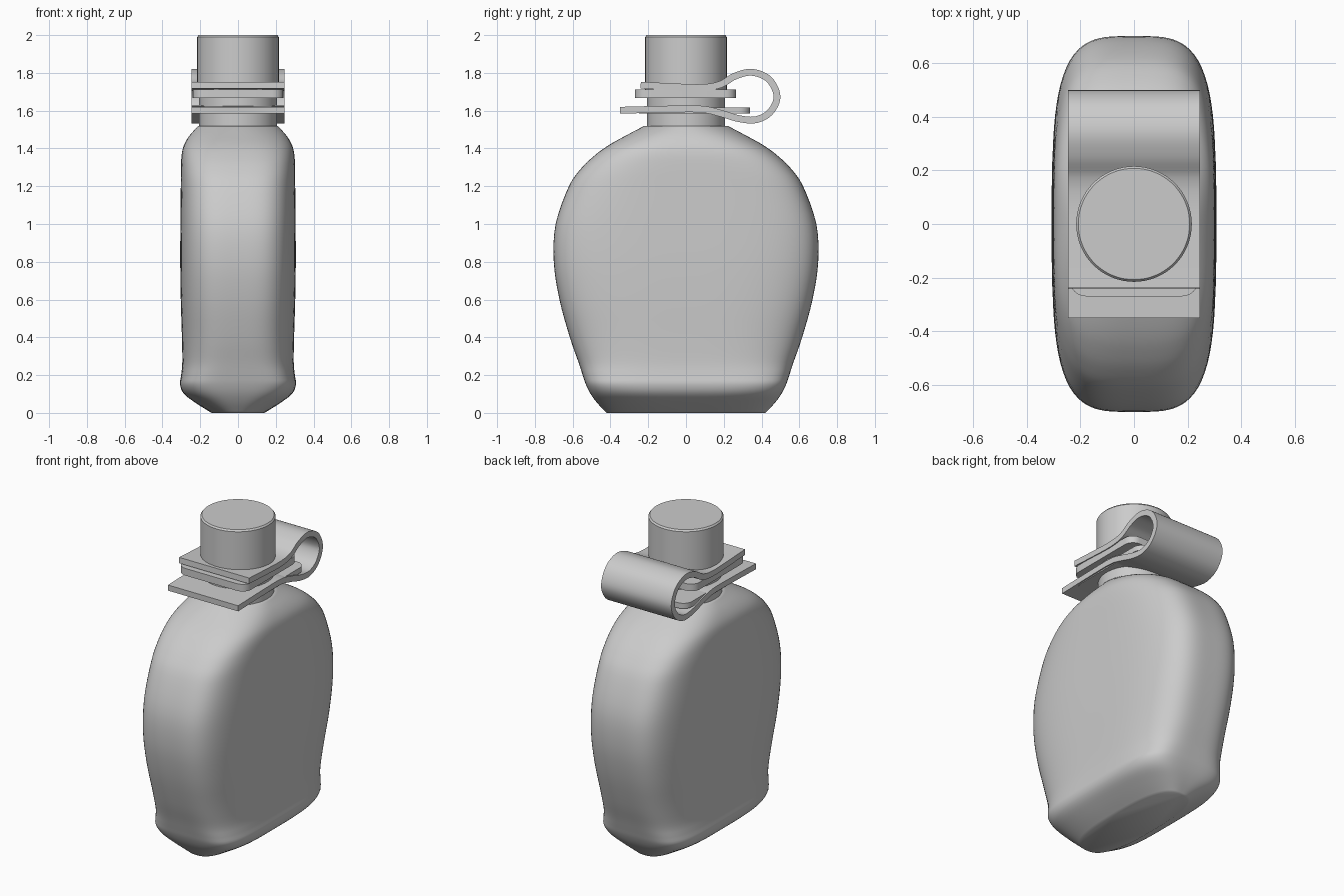
import bpy, bmesh, math
from mathutils import Vector

if "Cube" in bpy.data.objects:
    bpy.data.objects.remove(bpy.data.objects["Cube"])

mat = bpy.data.materials.new("plain_grey")
mat.diffuse_color = (0.6, 0.6, 0.6, 1)
mat.use_nodes = True
mat.node_tree.nodes["Principled BSDF"].inputs["Base Color"].default_value = mat.diffuse_color


def finish(name, bm, angle=35):
    bmesh.ops.recalc_face_normals(bm, faces=bm.faces)
    me = bpy.data.meshes.new(name)
    bm.to_mesh(me)
    bm.free()
    me.materials.append(mat)
    ob = bpy.data.objects.new(name, me)
    bpy.context.collection.objects.link(ob)
    bpy.ops.object.select_all(action='DESELECT')
    ob.select_set(True)
    bpy.context.view_layer.objects.active = ob
    bpy.ops.object.shade_smooth_by_angle(angle=math.radians(angle))
    return ob


def smooth_path(pts, steps):
    """Catmull-Rom interpolation through tuples of any length."""
    out = []
    for i in range(len(pts) - 1):
        p0, p1 = pts[max(i - 1, 0)], pts[i]
        p2, p3 = pts[i + 1], pts[min(i + 2, len(pts) - 1)]
        for k in range(steps):
            t = k / steps
            out.append(tuple(
                0.5 * (2 * b + (c - a) * t + (2 * a - 5 * b + 4 * c - d) * t * t
                       + (3 * b - a - 3 * c + d) * t ** 3)
                for a, b, c, d in zip(p0, p1, p2, p3)))
    return out + [pts[-1]]


def loft(name, rings, seg=96, angle=35):
    """Stack of superellipse rings: (z, half x, half y, squareness)."""
    bm = bmesh.new()
    loops = []
    for z, a, b, n in rings:
        loop = []
        for i in range(seg):
            t = 2 * math.pi * i / seg
            c, s = math.cos(t), math.sin(t)
            r = (abs(c) ** n + abs(s) ** n) ** (-1 / n)
            loop.append(bm.verts.new((a * c * r, b * s * r, z)))
        loops.append(loop)
    for lo, hi in zip(loops, loops[1:]):
        for i in range(seg):
            j = (i + 1) % seg
            bm.faces.new((lo[i], lo[j], hi[j], hi[i]))
    bm.faces.new(loops[0][::-1])
    bm.faces.new(loops[-1])
    return finish(name, bm, angle)


def plate(name, hx, y0, y1, z0, z1, corner):
    """Flat plate with rounded vertical corners."""
    bm = bmesh.new()
    bmesh.ops.create_cube(bm, size=1)
    for v in bm.verts:
        v.co = (v.co.x * 2 * hx, (y0 + y1) / 2 + v.co.y * (y1 - y0),
                (z0 + z1) / 2 + v.co.z * (z1 - z0))
    edges = [e for e in bm.edges
             if abs(e.verts[0].co.z - e.verts[1].co.z) > 0.01]
    bmesh.ops.bevel(bm, geom=edges, offset=corner, segments=6,
                    profile=0.5, affect='EDGES')
    return finish(name, bm)


# Flask body
body = [
    (0.00, 0.14, 0.42, 2.7), (0.05, 0.22, 0.468, 3.2), (0.10, 0.285, 0.505, 3.9),
    (0.15, 0.307, 0.53, 4.3), (0.20, 0.301, 0.547, 4.1), (0.27, 0.295, 0.57, 3.7),
    (0.40, 0.297, 0.615, 3.5), (0.60, 0.303, 0.67, 3.6), (0.80, 0.306, 0.70, 3.7),
    (1.00, 0.305, 0.69, 3.7), (1.20, 0.303, 0.62, 3.6), (1.30, 0.302, 0.55, 3.5),
    (1.37, 0.298, 0.475, 3.3), (1.42, 0.285, 0.405, 3.0), (1.47, 0.255, 0.315, 2.6),
    (1.52, 0.21, 0.22, 2.0)]
loft("flask_body", smooth_path(body, 4), 128, 50)

# Neck and cap
loft("neck", [(1.48, 0.207, 0.207, 2), (1.72, 0.207, 0.207, 2)], 64)
loft("cap", [(1.70, 0.216, 0.216, 2), (1.99, 0.216, 0.216, 2),
             (2.0, 0.208, 0.208, 2)], 64)

# Plates around the neck
plate("neck_flange", 0.24, -0.27, 0.265, 1.667, 1.712, 0.06)
plate("lower_plate", 0.238, -0.25, 0.34, 1.584, 1.618, 0.06)

# Strap that loops behind the neck
line = [(-0.24, 1.735), (-0.1, 1.728), (0.08, 1.722), (0.18, 1.738),
        (0.26, 1.783), (0.35, 1.803), (0.44, 1.765), (0.482, 1.675),
        (0.445, 1.592), (0.37, 1.552), (0.28, 1.558), (0.18, 1.587),
        (0.08, 1.608), (-0.1, 1.608), (-0.35, 1.602)]
path = [Vector(p) for p in smooth_path(line, 6)]
bm = bmesh.new()
rows = []
for i, p in enumerate(path):
    d = (path[min(i + 1, len(path) - 1)] - path[max(i - 1, 0)]).normalized()
    n = Vector((-d.y, d.x)) * 0.018
    rows.append([bm.verts.new((x, q.x, q.y)) for x, q in
                 ((-0.246, p + n), (0.246, p + n), (0.246, p - n), (-0.246, p - n))])
for r, s in zip(rows, rows[1:]):
    for i in range(4):
        j = (i + 1) % 4
        bm.faces.new((r[i], r[j], s[j], s[i]))
bm.faces.new(rows[0])
bm.faces.new(rows[-1][::-1])
finish("strap_loop", bm)
